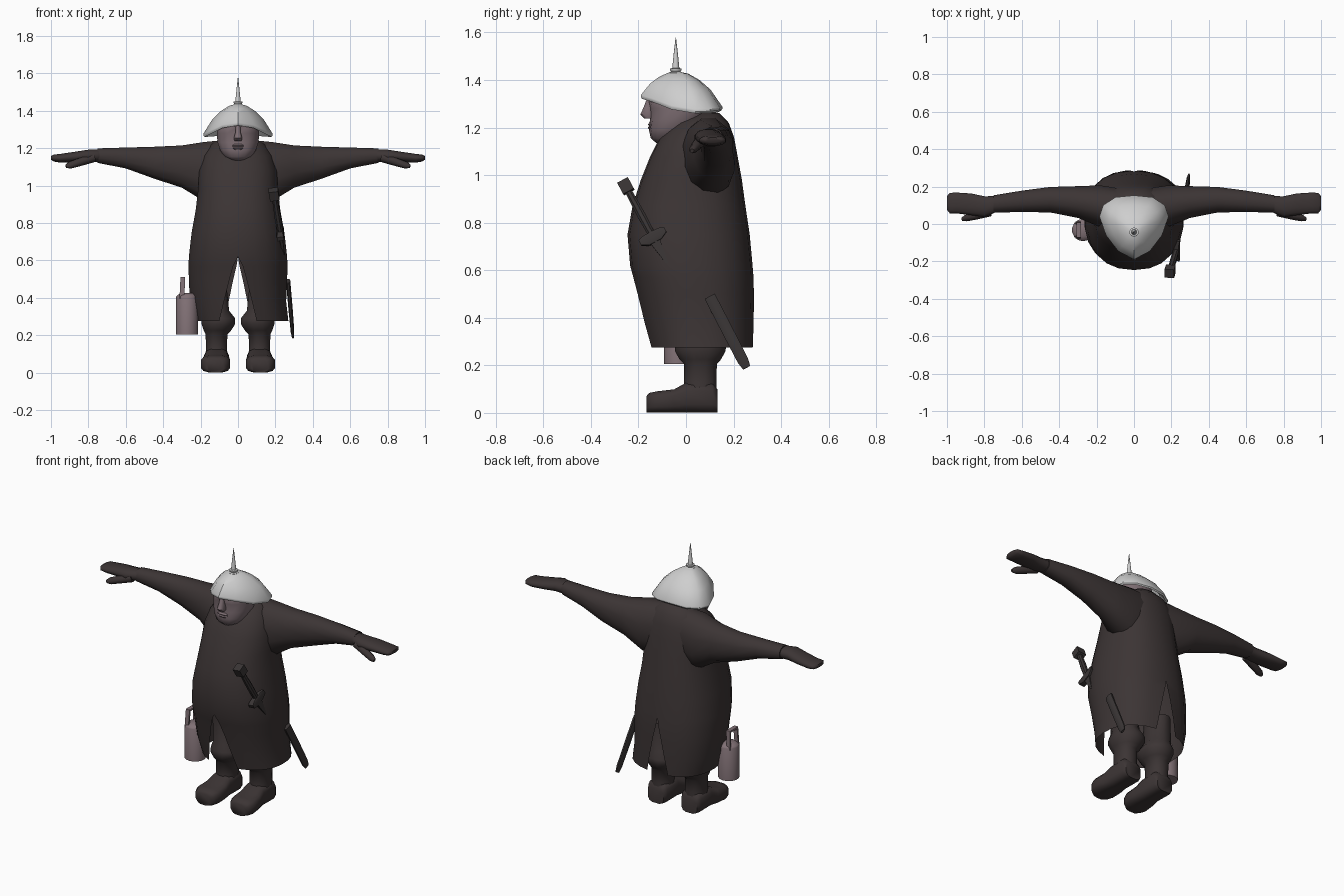
import bpy, bmesh, math
from mathutils import Vector


def material(name, rgb):
    m = bpy.data.materials.new(name)
    m.diffuse_color = (*rgb, 1)
    return m


CLOTH = material("dark_cloth", (0.045, 0.035, 0.035))
SKIN = material("dusky_skin", (0.20, 0.15, 0.165))
PALE = material("pale_metal", (0.62, 0.62, 0.62))
CAN = material("can_metal", (0.22, 0.165, 0.18))
IRON = material("dark_iron", (0.042, 0.036, 0.036))


def finish(name, bm, mat, angle=50):
    bmesh.ops.remove_doubles(bm, verts=bm.verts, dist=0.0005)
    bmesh.ops.recalc_face_normals(bm, faces=bm.faces)
    me = bpy.data.meshes.new(name)
    bm.to_mesh(me)
    bm.free()
    me.materials.append(mat)
    me.shade_smooth()
    me.set_sharp_from_angle(angle=math.radians(angle))
    ob = bpy.data.objects.new(name, me)
    bpy.context.collection.objects.link(ob)
    return ob


def skin_rings(bm, rings, closed=True, caps=(True, True)):
    vs = [[bm.verts.new(p) for p in r] for r in rings]
    n = len(vs[0])
    for a, b in zip(vs, vs[1:]):
        for i in range(n if closed else n - 1):
            j = (i + 1) % n
            bm.faces.new((a[i], a[j], b[j], b[i]))
    if caps[0]:
        bm.faces.new(vs[0])
    if caps[1]:
        bm.faces.new(vs[-1])


def loft(name, rings, mat, angle=50, caps=(True, True)):
    bm = bmesh.new()
    skin_rings(bm, rings, True, caps)
    return finish(name, bm, mat, angle)


def spow(v, p):
    return math.copysign(abs(v) ** p, v)


def oval(c, u, v, n=12, p=0.9):
    """Rounded ring around c with half-axes u and v."""
    c, u, v = Vector(c), Vector(u), Vector(v)
    return [c + u * spow(math.cos(t), p) + v * spow(math.sin(t), p)
            for t in (2 * math.pi * (i + 0.5) / n for i in range(n))]


def rod(name, a, b, sections, mat, n=8, p=0.9, angle=40):
    """Loft from a to b; sections are (fraction, half width, half thickness)."""
    a, b = Vector(a), Vector(b)
    d = (b - a).normalized()
    u = d.cross(Vector((1, 0, 0))).normalized()
    v = d.cross(u)
    return loft(name, [oval(a.lerp(b, t), u * w, v * h, n, p) for t, w, h in sections], mat, angle)


# Robe: two half shells joined at the centre, split open at front and back
# z, half width, front y, back y, front slit, back slit
ROBE = [(0.275, 0.25, -0.155, 0.285, 0.10, 0.07), (0.38, 0.258, -0.18, 0.287, 0.075, 0.05),
        (0.50, 0.264, -0.205, 0.286, 0.045, 0.025), (0.57, 0.266, -0.222, 0.284, 0.025, 0.008),
        (0.62, 0.265, -0.235, 0.28, 0, 0), (0.75, 0.25, -0.246, 0.268, 0, 0),
        (0.87, 0.228, -0.225, 0.25, 0, 0), (0.98, 0.215, -0.19, 0.235, 0, 0),
        (1.08, 0.21, -0.15, 0.217, 0, 0), (1.16, 0.185, -0.11, 0.202, 0, 0),
        (1.22, 0.145, -0.05, 0.18, 0, 0), (1.262, 0.075, 0.035, 0.14, 0, 0),
        (1.266, 0.0, 0.09, 0.09, 0, 0)]
bm = bmesh.new()
for side in (-1, 1):
    rings = []
    for z, hw, yf, yb, sf, sb in ROBE:
        if z < 0.3:
            hw += 0.02 * side          # the hem swings out on the sword side
        p = 0.87
        a = math.asin((sf / hw) ** (1 / p)) if sf else 0
        b = math.pi - (math.asin((sb / hw) ** (1 / p)) if sb else 0)
        ring = []
        for i in range(12):
            t = a + (b - a) * i / 11
            ring.append((side * hw * abs(math.sin(t)) ** p if 1e-6 < t < math.pi - 1e-6 else 0,
                         (yf + yb) / 2 - (yb - yf) / 2 * spow(math.cos(t), p), z))
        rings.append(ring)
    skin_rings(bm, rings, False, (False, False))
finish("robe", bm, CLOTH, 60)

# x, front y, back y, low z, high z
SLEEVE = [(0.06, 0.0, 0.19, 0.92, 1.25), (0.18, -0.02, 0.21, 0.91, 1.238),
          (0.30, 0.03, 0.205, 0.985, 1.218), (0.45, 0.06, 0.20, 1.035, 1.21),
          (0.60, 0.062, 0.18, 1.09, 1.205), (0.75, 0.06, 0.155, 1.12, 1.20)]
HAND = [(0.73, 0.065, 0.15, 1.125, 1.195), (0.80, 0.035, 0.15, 1.125, 1.193),
        (0.87, 0.045, 0.165, 1.125, 1.182), (0.95, 0.055, 0.17, 1.122, 1.17),
        (0.985, 0.055, 0.168, 1.128, 1.166), (1.0, 0.075, 0.15, 1.138, 1.158)]
# z, centre x, half x, front y, back y
BOOT = [(0.04, 0.115, 0.065, -0.01, 0.13), (0.13, 0.115, 0.058, -0.01, 0.13),
        (0.205, 0.115, 0.06, -0.01, 0.132), (0.225, 0.11, 0.075, -0.03, 0.15),
        (0.26, 0.105, 0.093, -0.05, 0.17), (0.29, 0.105, 0.093, -0.05, 0.172),
        (0.33, 0.115, 0.07, -0.03, 0.15), (0.50, 0.125, 0.062, -0.03, 0.14)]
# y, inner x, outer x, top z
FOOT = [(0.132, 0.06, 0.17, 0.10), (0.11, 0.048, 0.182, 0.13), (0.0, 0.05, 0.18, 0.128),
        (-0.05, 0.042, 0.192, 0.10), (-0.12, 0.04, 0.20, 0.092), (-0.155, 0.055, 0.185, 0.085),
        (-0.167, 0.075, 0.165, 0.07)]


def arm_rings(rows, s):
    return [oval((s * x, (y0 + y1) / 2, (z0 + z1) / 2), (0, (y1 - y0) / 2, 0),
                 (0, 0, (z1 - z0) / 2), 12) for x, y0, y1, z0, z1 in rows]


for s, side in ((-1, "right"), (1, "left")):
    loft(side + "_sleeve", arm_rings(SLEEVE, s), CLOTH, 60)
    loft(side + "_hand", arm_rings(HAND, s), CLOTH, 60)
    rod(side + "_thumb", (s * 0.77, 0.065, 1.15), (s * 0.92, 0.025, 1.102),
        [(0, 0.025, 0.025), (0.5, 0.022, 0.022), (0.85, 0.016, 0.02), (1, 0.008, 0.01)], CLOTH, 8, 0.9, 60)
    loft(side + "_boot_shaft", [oval((s * cx, (y0 + y1) / 2, z), (hx, 0, 0), (0, (y1 - y0) / 2, 0))
                                for z, cx, hx, y0, y1 in BOOT], CLOTH)
    loft(side + "_boot_foot", [oval((s * (x0 + x1) / 2, y, h / 2), ((x1 - x0) / 2, 0, 0),
                                    (0, 0, h / 2), 12, 0.6) for y, x0, x1, h in FOOT], CLOTH)

# Head: z, half width, front y, back y
HEAD = [(1.135, 0.035, -0.125, -0.06), (1.155, 0.075, -0.148, 0.0), (1.19, 0.098, -0.156, 0.04),
        (1.23, 0.112, -0.152, 0.08), (1.28, 0.116, -0.152, 0.10), (1.315, 0.114, -0.16, 0.10),
        (1.36, 0.09, -0.12, 0.08)]
loft("head", [oval((0, (a + b) / 2, z), (w, 0, 0), (0, (b - a) / 2, 0), 14) for z, w, a, b in HEAD], SKIN)
loft("nose", [oval((0, y, z), (w, 0, 0), (0, d, 0), 8) for z, y, w, d in
              [(1.325, -0.152, 0.012, 0.012), (1.285, -0.158, 0.015, 0.022),
               (1.255, -0.162, 0.024, 0.032), (1.238, -0.155, 0.020, 0.022)]], SKIN)
loft("lips", [oval((0, -0.148, z), (w, 0, 0), (0, d, 0), 8) for z, w, d in
              [(1.222, 0.02, 0.006), (1.213, 0.035, 0.014), (1.207, 0.034, 0.008),
               (1.2, 0.03, 0.014), (1.19, 0.018, 0.007)]], SKIN)

# Helmet: brim outline lofted up to the crown, with a thin lip and underside
BRIM = [(0, -0.19, 1.335), (0.085, -0.145, 1.322), (0.15, -0.06, 1.29), (0.185, 0.04, 1.274),
        (0.165, 0.10, 1.275), (0.10, 0.143, 1.28), (0, 0.153, 1.285)]
BRIM += [(-x, y, z) for x, y, z in BRIM[-2:0:-1]]
CROWN = Vector((0, -0.04, 1.435))


def brim_ring(s, lift, drop=0):
    return [(x * s, CROWN.y + (y - CROWN.y) * s, z + (CROWN.z - z) * lift - drop) for x, y, z in BRIM]


loft("helmet", [brim_ring(0.78, 0.22), brim_ring(0.97, 0, 0.014), brim_ring(1, 0, 0.006), brim_ring(1, 0.02),
                brim_ring(0.74, 0.5), brim_ring(0.5, 0.77), brim_ring(0.25, 0.95), brim_ring(0.05, 1)],
     PALE, 35, (False, True))
loft("helmet_spike", [oval((0, -0.043, z), (r, 0, 0), (0, r, 0), 10, 1) for z, r in
                      [(1.42, 0.028), (1.432, 0.028), (1.436, 0.02), (1.442, 0.025), (1.448, 0.025),
                       (1.45, 0.015), (1.50, 0.010), (1.58, 0.001)]], PALE, 40)

# Canister with a bracket handle at the hip
CX, CY = -0.272, -0.032
loft("canister", [oval((CX, CY, z), (r, 0, 0), (0, r, 0), 14, 1) for z, r in
                  [(0.205, 0.06), (0.405, 0.06), (0.412, 0.056), (0.425, 0.035)]], CAN, 40)
path = [(-0.30, CY - 0.04, 0.40), (-0.295, CY - 0.035, 0.505), (-0.295, CY + 0.035, 0.505),
        (-0.30, CY + 0.04, 0.40)]
for i, (a, b) in enumerate(zip(path, path[1:])):
    rod("canister_handle_%d" % i, a, b, [(-0.05, 0.008, 0.018), (1.05, 0.008, 0.018)], CAN, 4, 1)

# Sword hilt on the chest, and the scabbard end below the robe
A, B = Vector((0.19, -0.262, 0.97)), Vector((0.245, -0.08, 0.63))
rod("sword_pommel", A, B, [(-0.02, 0.036, 0.036), (0.12, 0.036, 0.036)], IRON, 4, 1)
rod("sword_grip", A, B, [(0.1, 0.015, 0.015), (0.4, 0.019, 0.018), (0.66, 0.016, 0.016)], IRON)
rod("sword_guard", A, B, [(0.62, 0.05, 0.02), (0.64, 0.085, 0.026), (0.70, 0.085, 0.026), (0.74, 0.04, 0.02)], IRON, 4, 1)
rod("sword_blade", A, B, [(0.7, 0.034, 0.014), (1.0, 0.006, 0.006)], IRON, 4, 1)
rod("scabbard", (0.268, 0.10, 0.49), (0.294, 0.255, 0.19),
    [(0, 0.026, 0.012), (0.5, 0.026, 0.012), (0.9, 0.025, 0.010), (1.0, 0.018, 0.006)], IRON)
